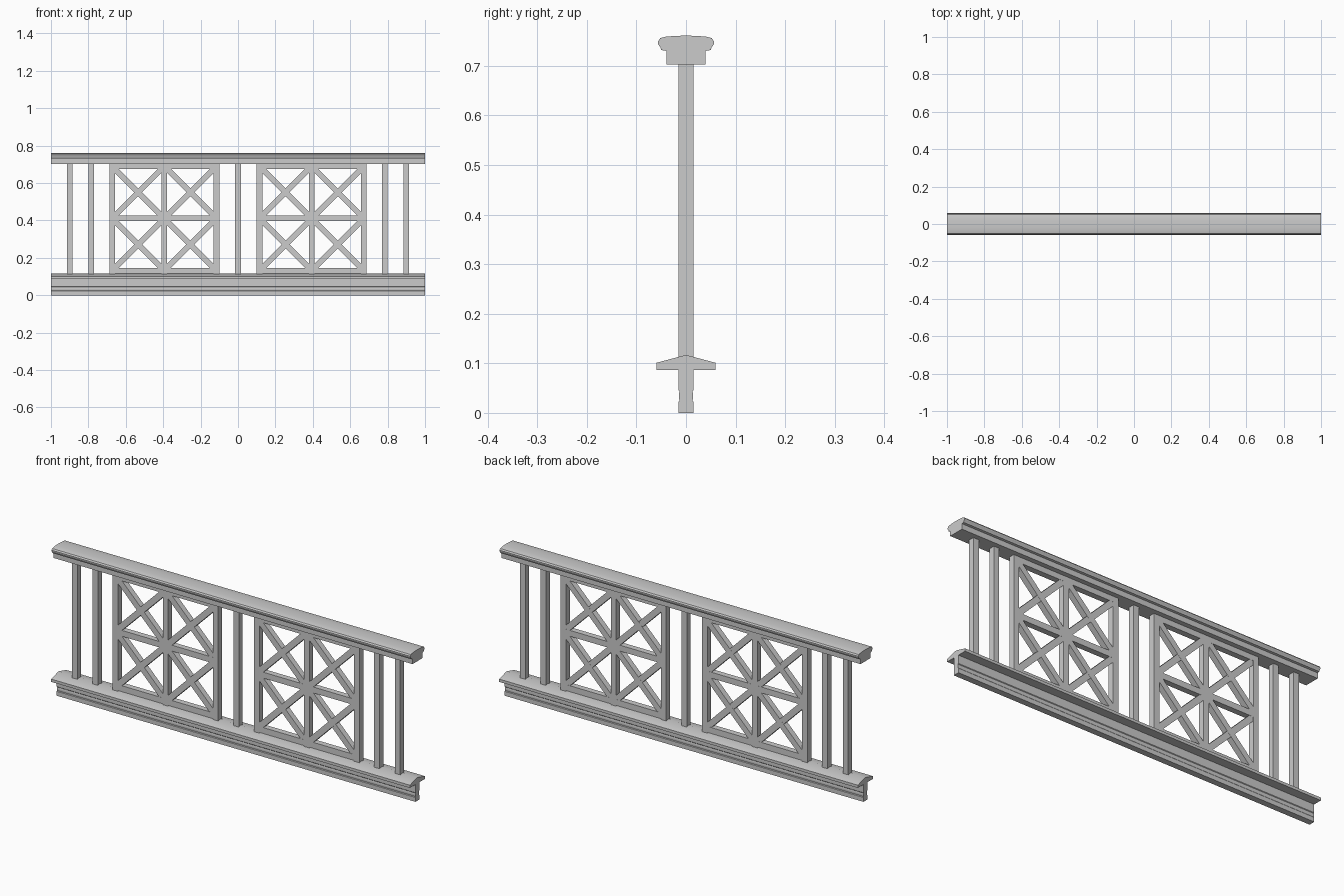
import bpy, bmesh, math
from mathutils import Matrix, Vector

cube = bpy.data.objects.get("Cube")
if cube:
    bpy.data.objects.remove(cube, do_unlink=True)


def finish(name, bm):
    bmesh.ops.recalc_face_normals(bm, faces=bm.faces)
    mesh = bpy.data.meshes.new(name)
    bm.to_mesh(mesh)
    bm.free()
    obj = bpy.data.objects.new(name, mesh)
    bpy.context.collection.objects.link(obj)
    return obj


def add_bar(bm, x, z, length, width, depth, angle=0.0):
    """Box centred at (x, z) whose length runs along x, turned in the xz plane."""
    matrix = (Matrix.Translation((x, 0, z)) @ Matrix.Rotation(angle, 4, 'Y')
              @ Matrix.Diagonal((length, depth, width, 1)))
    bmesh.ops.create_cube(bm, size=1, matrix=matrix)


def moulding(name, half, length):
    """Mirror a half profile of (y, z) points and sweep it along x."""
    outline = half + [(-y, z) for y, z in reversed(half) if y > 0]
    bm = bmesh.new()
    face = bm.faces.new([bm.verts.new((-length / 2, y, z)) for y, z in outline])
    swept = bmesh.ops.extrude_face_region(bm, geom=[face], use_keep_orig=True)
    verts = [v for v in swept["geom"] if isinstance(v, bmesh.types.BMVert)]
    bmesh.ops.translate(bm, verts=verts, vec=Vector((length, 0, 0)))
    obj = finish(name, bm)
    bpy.ops.object.select_all(action='DESELECT')
    obj.select_set(True)
    bpy.context.view_layer.objects.active = obj
    bpy.ops.object.shade_smooth_by_angle(angle=math.radians(30))
    return obj


LENGTH = 2.0
BAR = 0.03
LOW, HIGH = 0.117, 0.705
MID = (LOW + HIGH) / 2

# Rounded handrail
moulding("handrail", [
    (0.039, 0.703), (0.039, 0.73), (0.05, 0.732), (0.052, 0.738),
    (0.056, 0.743), (0.0565, 0.749), (0.052, 0.756), (0.04, 0.759),
    (0.02, 0.7605), (0, 0.761)], LENGTH)

# Bottom rail with sloped cap and beaded stem
moulding("bottom_rail", [
    (0.0155, 0), (0.0155, 0.022), (0.013, 0.025), (0.0145, 0.03),
    (0.0145, 0.038), (0.013, 0.043), (0.0155, 0.046), (0.0155, 0.087),
    (0.06, 0.087), (0.06, 0.101), (0, 0.117)], LENGTH)

# Plain balusters
for i, x in enumerate((-0.9, -0.785, 0, 0.785, 0.9)):
    bm = bmesh.new()
    add_bar(bm, x, MID, HIGH - LOW + 0.02, BAR, BAR, math.pi / 2)
    finish(f"baluster_{i + 1}", bm)


def lattice_panel(name, cx):
    bm = bmesh.new()
    size = HIGH - LOW
    reach = (size - BAR) / 2
    # Frame stiles and rails, with the central cross
    for k in (-1, 0, 1):
        add_bar(bm, cx + k * reach, MID, size + 0.02, BAR, BAR, math.pi / 2)
        add_bar(bm, cx, MID + k * reach, size - BAR, BAR, BAR - 0.0004)
    # Diagonal braces in each quarter
    for sx in (-1, 1):
        for sz in (-1, 1):
            for turn in (-1, 1):
                add_bar(bm, cx + sx * reach / 2, MID + sz * reach / 2,
                        (reach - BAR) * math.sqrt(2) + BAR, BAR,
                        BAR - 0.001 - 0.0004 * turn, turn * math.pi / 4)
    return finish(name, bm)


lattice_panel("lattice_panel_right", -0.394)
lattice_panel("lattice_panel_left", 0.394)
